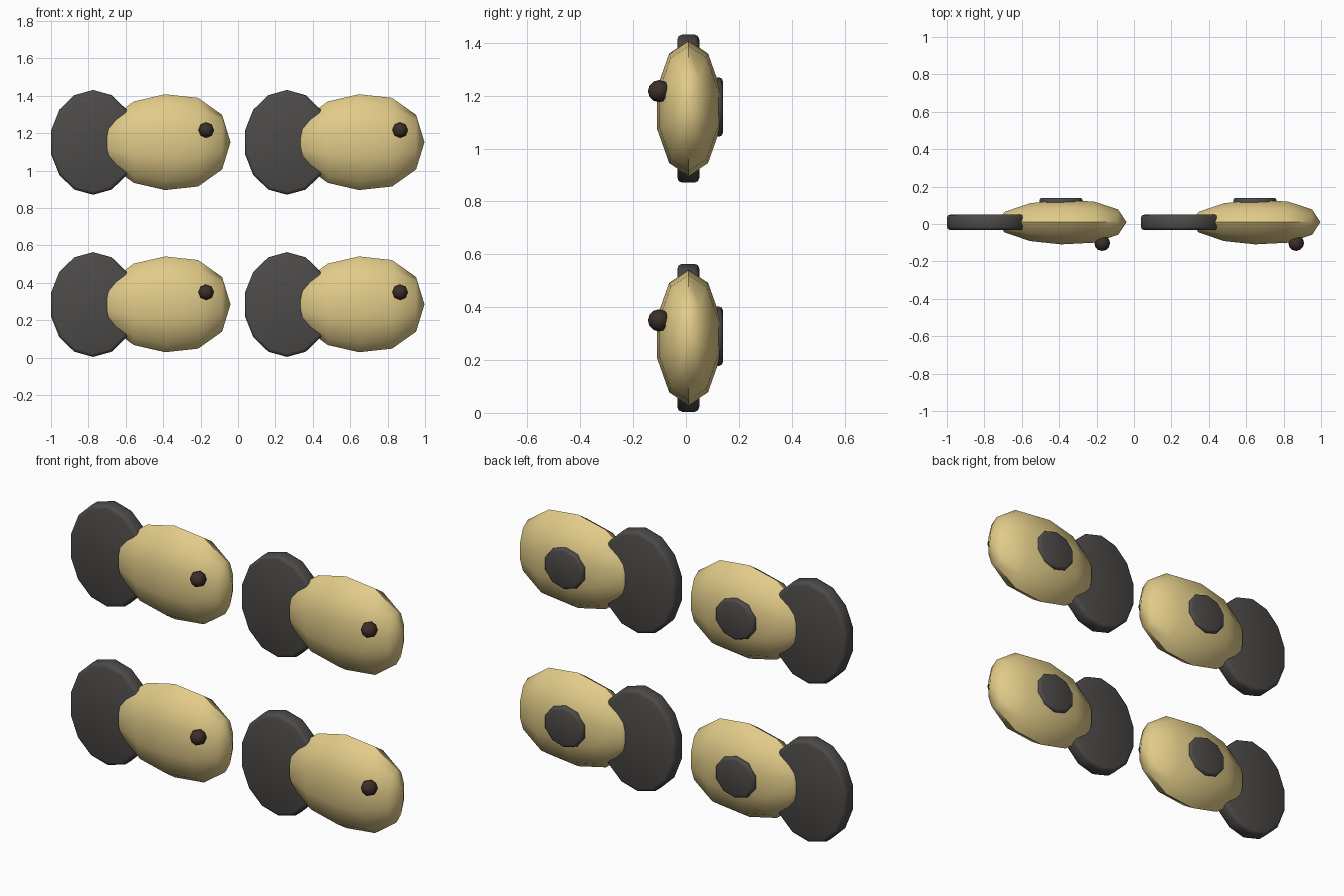
import bpy
import bmesh
from math import cos, sin, pi, radians
from mathutils import Matrix

if "Cube" in bpy.data.objects:
    bpy.data.objects.remove(bpy.data.objects["Cube"])


def material(name, rgb):
    m = bpy.data.materials.new(name)
    m.diffuse_color = (*rgb, 1)
    m.use_nodes = True
    m.node_tree.nodes["Principled BSDF"].inputs["Base Color"].default_value = m.diffuse_color
    return m


TAN = material("tan", (0.76, 0.60, 0.25))
GREY = material("dark_grey", (0.075, 0.07, 0.067))
BROWN = material("dark_brown", (0.045, 0.028, 0.022))


def make_mesh(name, bm, mat):
    bmesh.ops.recalc_face_normals(bm, faces=bm.faces)
    me = bpy.data.meshes.new(name)
    bm.to_mesh(me)
    bm.free()
    me.materials.append(mat)
    return me


def disc(name, centre, rx, rz, depth, sides, bevel):
    """Bevelled elliptical plate facing -y with a vertex at the top."""
    bm = bmesh.new()
    ring = [bm.verts.new((centre[0] + rx * sin(2 * pi * i / sides),
                          centre[1] - depth / 2,
                          centre[2] + rz * cos(2 * pi * i / sides))) for i in range(sides)]
    face = bm.faces.new(ring)
    ext = bmesh.ops.extrude_face_region(bm, geom=[face], use_keep_orig=True)
    moved = [v for v in ext["geom"] if isinstance(v, bmesh.types.BMVert)]
    bmesh.ops.translate(bm, verts=moved, vec=(0, depth, 0))
    bmesh.ops.recalc_face_normals(bm, faces=bm.faces)
    rims = [e for e in bm.edges if abs(e.verts[0].co.y - e.verts[1].co.y) < 1e-5]
    bmesh.ops.bevel(bm, geom=rims, offset=bevel, segments=2, profile=0.5, affect='EDGES')
    return make_mesh(name, bm, GREY)


def egg(name, centre, ry, rz, sides, left, profile, right):
    """Faceted egg along x: profile holds (x, radius ratio) rings."""
    bm = bmesh.new()
    cy, cz = centre
    rings = [[bm.verts.new((x, cy + ry * r * sin(2 * pi * i / sides),
                            cz + rz * r * cos(2 * pi * i / sides))) for i in range(sides)]
             for x, r in profile]
    ends = [bm.verts.new((left, cy, cz)), bm.verts.new((right, cy, cz))]
    for i in range(sides):
        j = (i + 1) % sides
        for a, b in zip(rings, rings[1:]):
            bm.faces.new((a[i], a[j], b[j], b[i]))
        bm.faces.new((ends[0], rings[0][j], rings[0][i]))
        bm.faces.new((ends[1], rings[-1][i], rings[-1][j]))
    return make_mesh(name, bm, TAN)


# Small round eye on the front
bm = bmesh.new()
bmesh.ops.create_uvsphere(bm, u_segments=8, v_segments=6, radius=0.042,
                          matrix=Matrix.Translation((-0.17, -0.102, 0.35))
                          @ Matrix.Rotation(radians(90), 4, 'X'))
eye = make_mesh("eye", bm, BROWN)

# Shared part meshes: large ear-like disc, egg body, back plate, eye
parts = {
    "side_disc": disc("side_disc", (-0.775, 0.009, 0.284), 0.231, 0.28, 0.083, 14, 0.018),
    "body": egg("body", (0.01, 0.285), 0.125, 0.256, 10, -0.735,
                [(-0.692, 0.46), (-0.557, 0.85), (-0.39, 1.0), (-0.213, 0.925), (-0.085, 0.57)],
                -0.04),
    "back_plate": disc("back_plate", (-0.39, 0.112, 0.29), 0.122, 0.112, 0.055, 10, 0.014),
    "eye": eye,
}

# Two by two arrangement
for row in range(2):
    for col in range(2):
        for name, me in parts.items():
            ob = bpy.data.objects.new(f"{name}_{row}_{col}", me)
            ob.location = (1.037 * col, 0, 0.867 * row)
            bpy.context.collection.objects.link(ob)

# Smooth shading with sharp rims, once per shared mesh
for ob in [o for o in bpy.data.objects if o.name.endswith("_0_0")]:
    bpy.ops.object.select_all(action='DESELECT')
    ob.select_set(True)
    bpy.context.view_layer.objects.active = ob
    bpy.ops.object.shade_smooth_by_angle(angle=radians(50))
